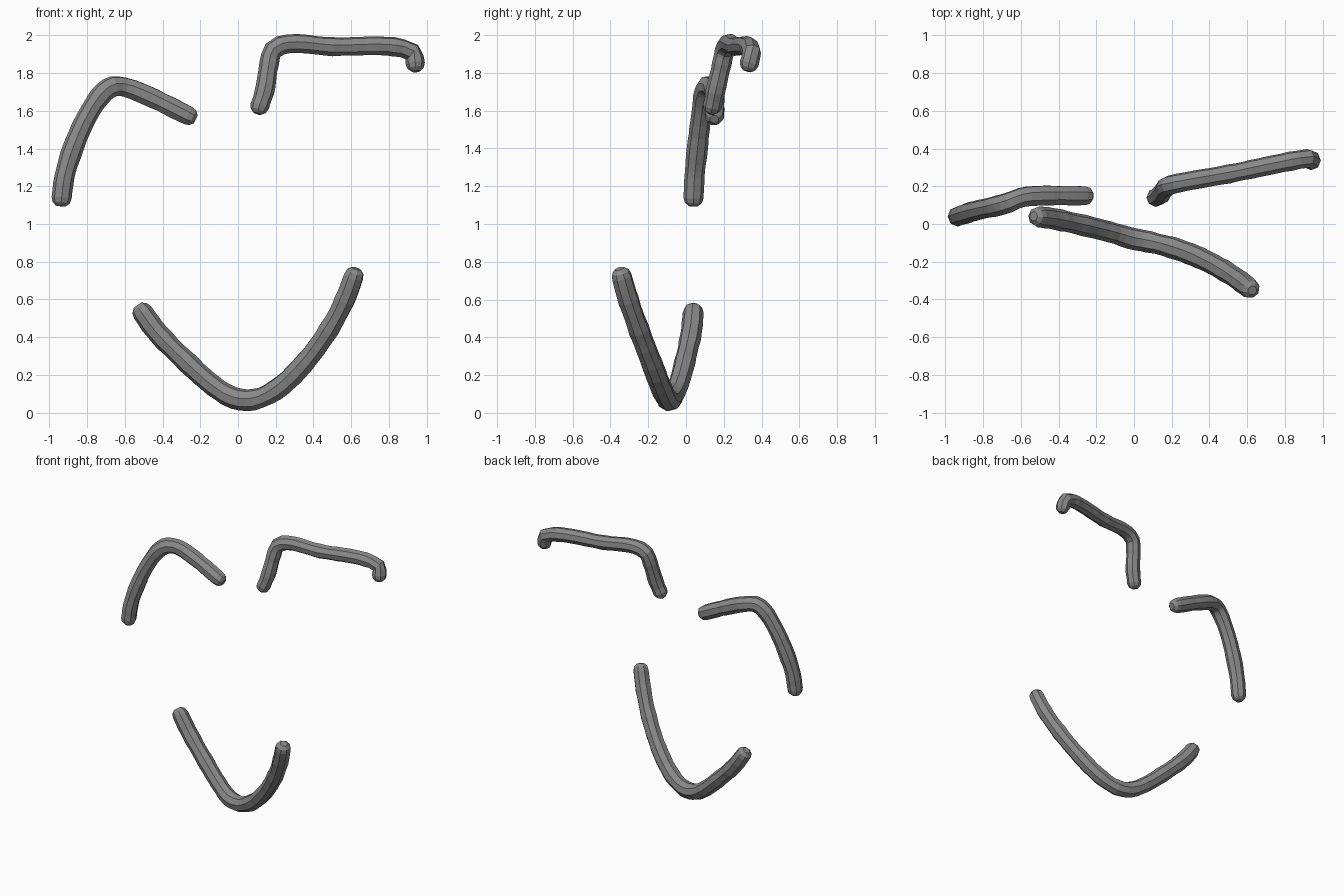
import bpy, bmesh, math, random
from mathutils import Vector

random.seed(4)
cube = bpy.data.objects.get("Cube")
if cube:
    bpy.data.objects.remove(cube, do_unlink=True)

grey = bpy.data.materials.new("mid_grey")
grey.use_nodes = True
COLOUR = (0.25, 0.25, 0.25, 1)
grey.diffuse_color = COLOUR
grey.node_tree.nodes["Principled BSDF"].inputs["Base Color"].default_value = COLOUR

SIDES = 8
STEP = 0.04


def resample(points):
    """Even stations along a gently rounded path."""
    pts = [Vector(p) for p in points]
    path = []
    for i in range(len(pts) - 1):
        a, b = pts[i], pts[i + 1]
        before = pts[i - 1] if i else a * 2 - b
        after = pts[i + 2] if i + 2 < len(pts) else b * 2 - a
        length = (b - a).length
        # tangents scaled to the segment so uneven spacing cannot overshoot
        ta = ((b - a).normalized() + (a - before).normalized()).normalized() * length
        tb = ((after - b).normalized() + (b - a).normalized()).normalized() * length
        count = max(1, round(length / STEP))
        for k in range(count):
            t = k / count
            h = t * t * (3 - 2 * t)
            path.append(a * (1 - h) + b * h
                        + ta * (t * (1 - t) ** 2) - tb * (t * t * (1 - t)))
    path.append(pts[-1])
    return path


def tube(name, points, radius):
    path = resample(points)
    tangents = [(path[min(i + 1, len(path) - 1)] - path[max(i - 1, 0)]).normalized()
                for i in range(len(path))]
    # stations: centre, tangent, radius, with domed ends
    first, last = tangents[0], tangents[-1]
    stations = [(path[0] - first * radius * 0.85, first, radius * 0.45),
                (path[0] - first * radius * 0.5, first, radius * 0.85)]
    stations += [(p, t, radius * random.uniform(0.97, 1.05)) for p, t in zip(path, tangents)]
    stations += [(path[-1] + last * radius * 0.5, last, radius * 0.85),
                 (path[-1] + last * radius * 0.85, last, radius * 0.45)]

    bm = bmesh.new()
    rings = []
    side = first.orthogonal().normalized()
    for centre, tangent, r in stations:
        side = (side - tangent * side.dot(tangent)).normalized()
        other = tangent.cross(side)
        ring = []
        for k in range(SIDES):
            a = math.tau * k / SIDES
            ring.append(bm.verts.new(centre + (side * math.cos(a) + other * math.sin(a)) * r))
        rings.append(ring)
    for low, high in zip(rings, rings[1:]):
        for k in range(SIDES):
            n = (k + 1) % SIDES
            bm.faces.new((low[k], low[n], high[n], high[k]))
    bm.faces.new(rings[0][::-1])
    bm.faces.new(rings[-1])
    bmesh.ops.recalc_face_normals(bm, faces=bm.faces)
    mesh = bpy.data.meshes.new(name)
    bm.to_mesh(mesh)
    bm.free()
    mesh.materials.append(grey)
    obj = bpy.data.objects.new(name, mesh)
    bpy.context.collection.objects.link(obj)
    return obj


# Arched stroke on the model's right
tube("right_arch", [(-0.935, 0.04, 1.14), (-0.92, 0.045, 1.25), (-0.875, 0.06, 1.4),
                    (-0.8, 0.08, 1.57), (-0.71, 0.1, 1.7), (-0.66, 0.115, 1.73),
                    (-0.6, 0.14, 1.725), (-0.48, 0.15, 1.68), (-0.265, 0.15, 1.575)], 0.054)

# Angular stroke with a hooked tip on the model's left
tube("left_bracket", [(0.115, 0.14, 1.625), (0.14, 0.155, 1.7), (0.165, 0.19, 1.85),
                      (0.185, 0.205, 1.92), (0.225, 0.215, 1.947), (0.5, 0.265, 1.94),
                      (0.87, 0.34, 1.932), (0.925, 0.348, 1.91), (0.94, 0.335, 1.85)], 0.05)

# Curved stroke at the bottom
tube("lower_curve", [(-0.505, 0.038, 0.53), (-0.44, 0.03, 0.44), (-0.3, 0, 0.295),
                     (-0.1, -0.05, 0.12), (-0.02, -0.075, 0.077), (0.08, -0.095, 0.068),
                     (0.2, -0.125, 0.12), (0.35, -0.18, 0.26), (0.5, -0.26, 0.47),
                     (0.58, -0.315, 0.63), (0.612, -0.34, 0.72)], 0.056)
